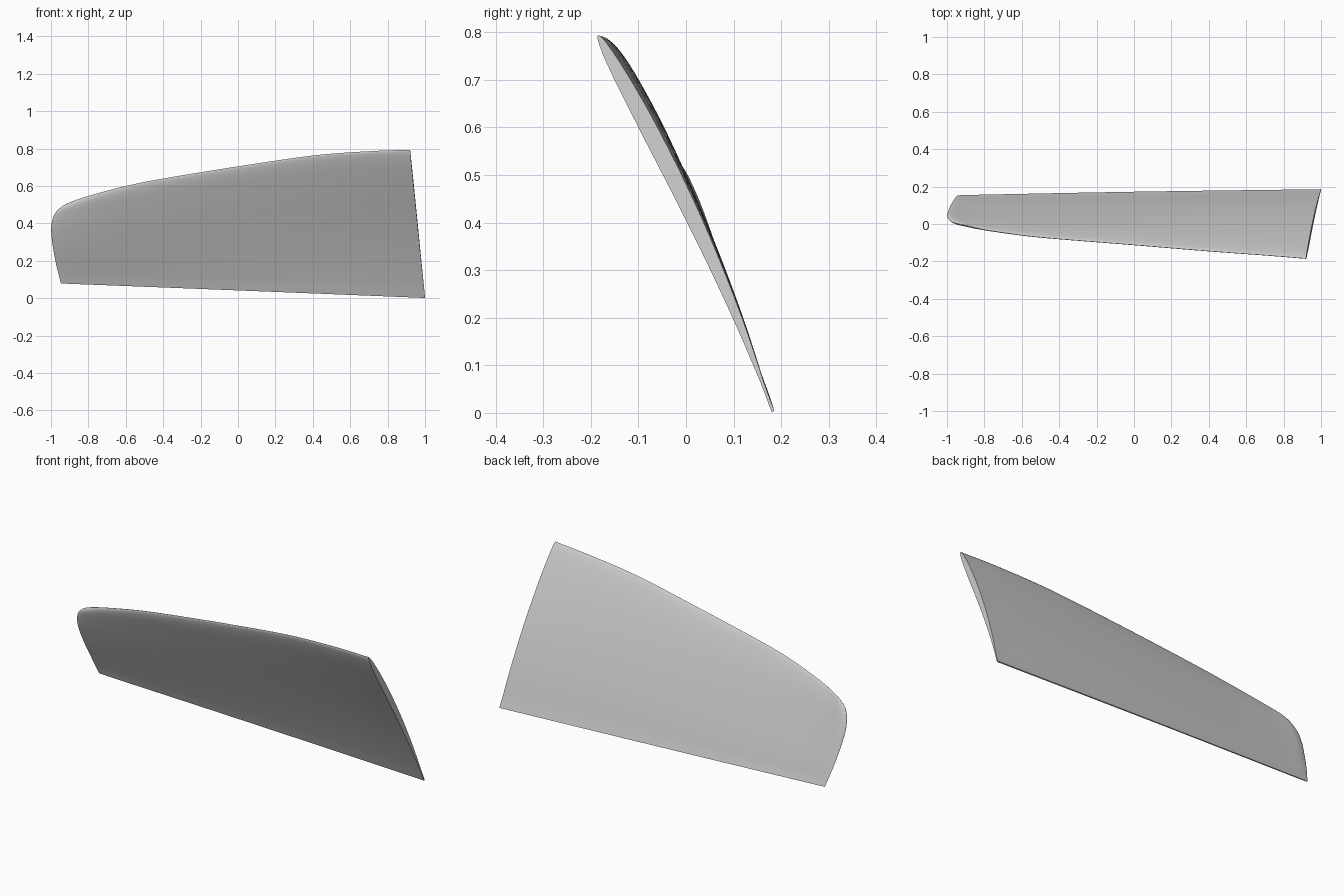
import bpy, bmesh, math
from mathutils import Vector

if "Cube" in bpy.data.objects:
    bpy.data.objects.remove(bpy.data.objects["Cube"])

NU, NV = 72, 28


def curve(pts, n=400):
    """Smooth spline through pts, returned as a function of arc length 0..1."""
    p = [Vector(q) for q in pts]
    p = [2 * p[0] - p[1]] + p + [2 * p[-1] - p[-2]]
    seg = len(p) - 3
    out = []
    for i in range(n + 1):
        k = min(int(i * seg / n), seg - 1)
        t = i * seg / n - k
        a, b, c, d = p[k:k + 4]
        out.append(0.5 * (2 * b + (c - a) * t + (2 * a - 5 * b + 4 * c - d) * t * t
                          + (3 * b - a - 3 * c + d) * t ** 3))
    ln = [0.0]
    for a, b in zip(out, out[1:]):
        ln.append(ln[-1] + (b - a).length)

    def f(t):
        s = t * ln[-1]
        for i in range(n):
            if ln[i + 1] >= s:
                return out[i].lerp(out[i + 1], (s - ln[i]) / (ln[i + 1] - ln[i]))
        return out[-1]
    return f


# Boundary curves of the blade's middle surface
bottom = curve([(-0.947, 0.152, 0.08), (0, 0.17, 0.043), (1, 0.183, 0.003)])
top = curve([(-0.943, 0.002, 0.49), (-0.9, -0.008, 0.512), (-0.8, -0.03, 0.547), (-0.6, -0.06, 0.6),
             (-0.4, -0.08, 0.64), (0, -0.112, 0.705), (0.4, -0.145, 0.763),
             (0.7, -0.167, 0.786), (0.92, -0.185, 0.794)])
tip = curve([(-0.947, 0.152, 0.08), (-0.972, 0.115, 0.18), (-0.989, 0.08, 0.27), (-0.999, 0.047, 0.36),
             (-0.992, 0.026, 0.42), (-0.972, 0.01, 0.463), (-0.943, 0.002, 0.49)])
root = curve([(1, 0.183, 0.003), (0.98, 0.108, 0.2), (0.96, 0.02, 0.4),
              (0.94, -0.08, 0.6), (0.92, -0.185, 0.794)])


def middle(u, v, b, t, l, r):
    """Blend the four boundary curves into one surface."""
    flat = (bottom(0).lerp(bottom(1), u)).lerp(top(0).lerp(top(1), u), v)
    return b.lerp(t, v) + l.lerp(r, u) - flat


def half_thickness(u, v):
    w = 1 - v
    foil = 2 * (2.969 * math.sqrt(w) - 1.26 * w - 3.516 * w ** 2 + 2.843 * w ** 3 - 1.015 * w ** 4)
    foil = max(foil, 0.35 * min(1, w * 4))
    k = min(1, u / 0.03)
    return (0.0065 + 0.0025 * u) * foil * math.sqrt(max(0, 1 - (1 - k) ** 2))


# Blade: two skins around the middle surface, closed along the edges
us = [(i / NU) ** 1.6 for i in range(NU + 1)]
vs = [0.5 - 0.5 * math.cos(math.pi * j / NV) for j in range(NV + 1)]
bc, tc = [bottom(u) for u in us], [top(u) for u in us]
lc, rc = [tip(v) for v in vs], [root(v) for v in vs]
normal = Vector((0, 0.905, 0.425))
bm = bmesh.new()
skins = []
for side in (1, -1):
    skins.append([[bm.verts.new(middle(u, v, bc[i], tc[i], lc[j], rc[j])
                                + normal * side * half_thickness(u, v))
                   for j, v in enumerate(vs)] for i, u in enumerate(us)])
back, front = skins
for i in range(NU):
    for j in range(NV):
        for g in skins:
            bm.faces.new((g[i][j], g[i + 1][j], g[i + 1][j + 1], g[i][j + 1]))
    bm.faces.new((back[i][0], back[i + 1][0], front[i + 1][0], front[i][0]))
for j in range(NV):
    bm.faces.new((back[NU][j], back[NU][j + 1], front[NU][j + 1], front[NU][j]))
bmesh.ops.remove_doubles(bm, verts=bm.verts, dist=0.00005)
bmesh.ops.recalc_face_normals(bm, faces=bm.faces)
mesh = bpy.data.meshes.new("blade")
bm.to_mesh(mesh)
bm.free()
blade = bpy.data.objects.new("blade", mesh)
bpy.context.collection.objects.link(blade)
bpy.context.view_layer.objects.active = blade
blade.select_set(True)
bpy.ops.object.shade_smooth_by_angle(angle=math.radians(40))
